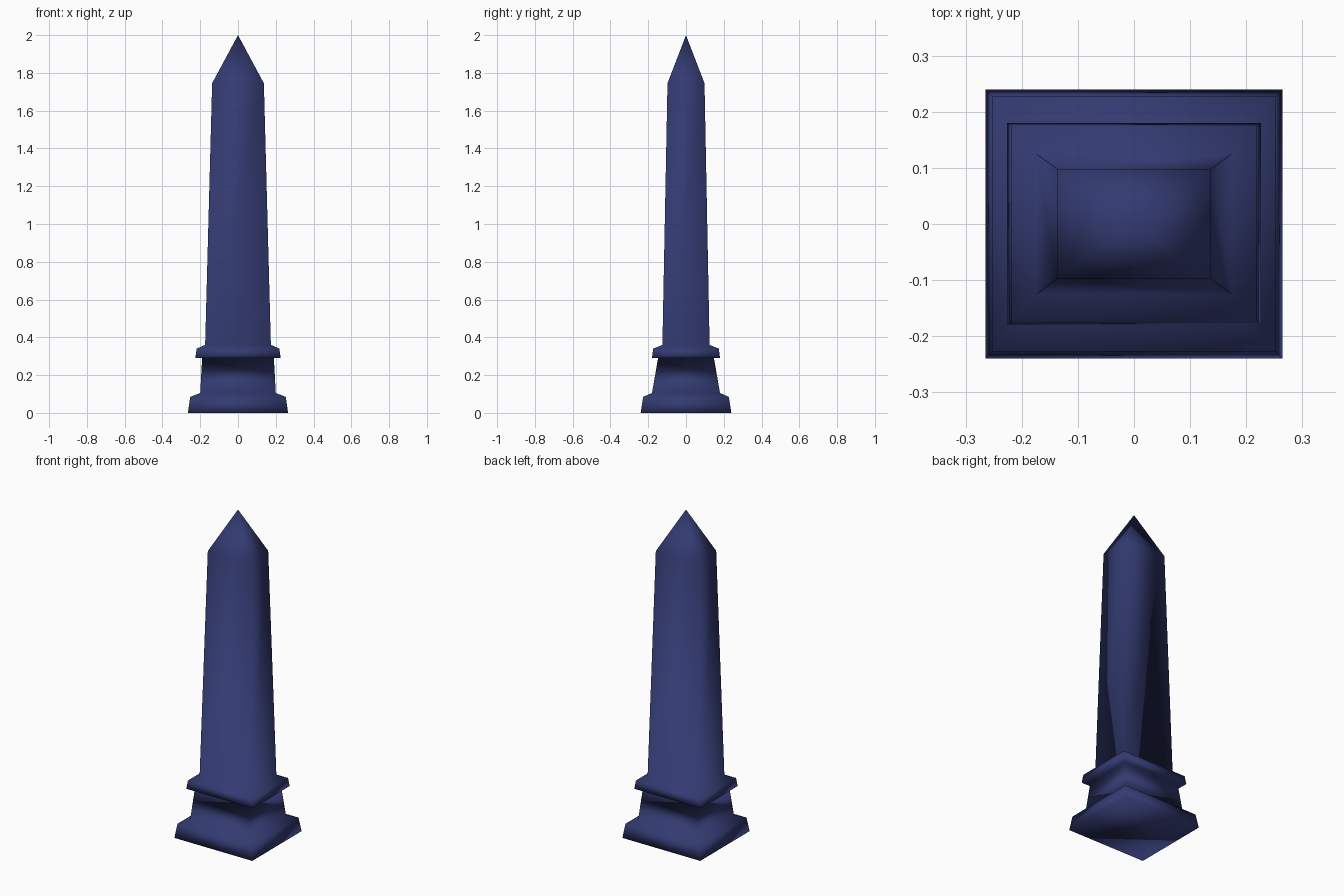
import bpy
import bmesh

cube = bpy.data.objects.get("Cube")
if cube:
    bpy.data.objects.remove(cube, do_unlink=True)

# Single painted-stone colour
blue = bpy.data.materials.new("dark_blue")
blue.use_nodes = True
colour = (0.033, 0.043, 0.165, 1.0)
blue.diffuse_color = colour
blue.node_tree.nodes["Principled BSDF"].inputs["Base Color"].default_value = colour

# Rectangular sections from the ground up: half width, half depth, height
sections = [
    (0.265, 0.24, 0.0),      # plinth foot
    (0.253, 0.227, 0.085),   # plinth shoulder
    (0.20, 0.18, 0.105),     # neck foot
    (0.19, 0.148, 0.29),     # neck top
    (0.226, 0.18, 0.29),     # cornice underside
    (0.219, 0.174, 0.34),    # cornice shoulder
    (0.174, 0.125, 0.36),    # shaft foot
    (0.137, 0.098, 1.745),   # shaft top
]
apex_height = 2.0
corners = [(-1, -1), (1, -1), (1, 1), (-1, 1)]

bm = bmesh.new()
rings = [[bm.verts.new((sx * w, sy * d, z)) for sx, sy in corners]
         for w, d, z in sections]

# Closed underside
bm.faces.new(reversed(rings[0]))

# Walls, ledges and shaft
for low, high in zip(rings, rings[1:]):
    for i in range(4):
        j = (i + 1) % 4
        bm.faces.new((low[i], low[j], high[j], high[i]))

# Pointed cap
apex = bm.verts.new((0, 0, apex_height))
for i in range(4):
    bm.faces.new((rings[-1][i], rings[-1][(i + 1) % 4], apex))

# Soft shading runs around every corner
for face in bm.faces:
    face.smooth = True
bmesh.ops.recalc_face_normals(bm, faces=bm.faces)

mesh = bpy.data.meshes.new("obelisk")
bm.to_mesh(mesh)
bm.free()
mesh.materials.append(blue)
obelisk = bpy.data.objects.new("obelisk", mesh)
bpy.context.collection.objects.link(obelisk)
